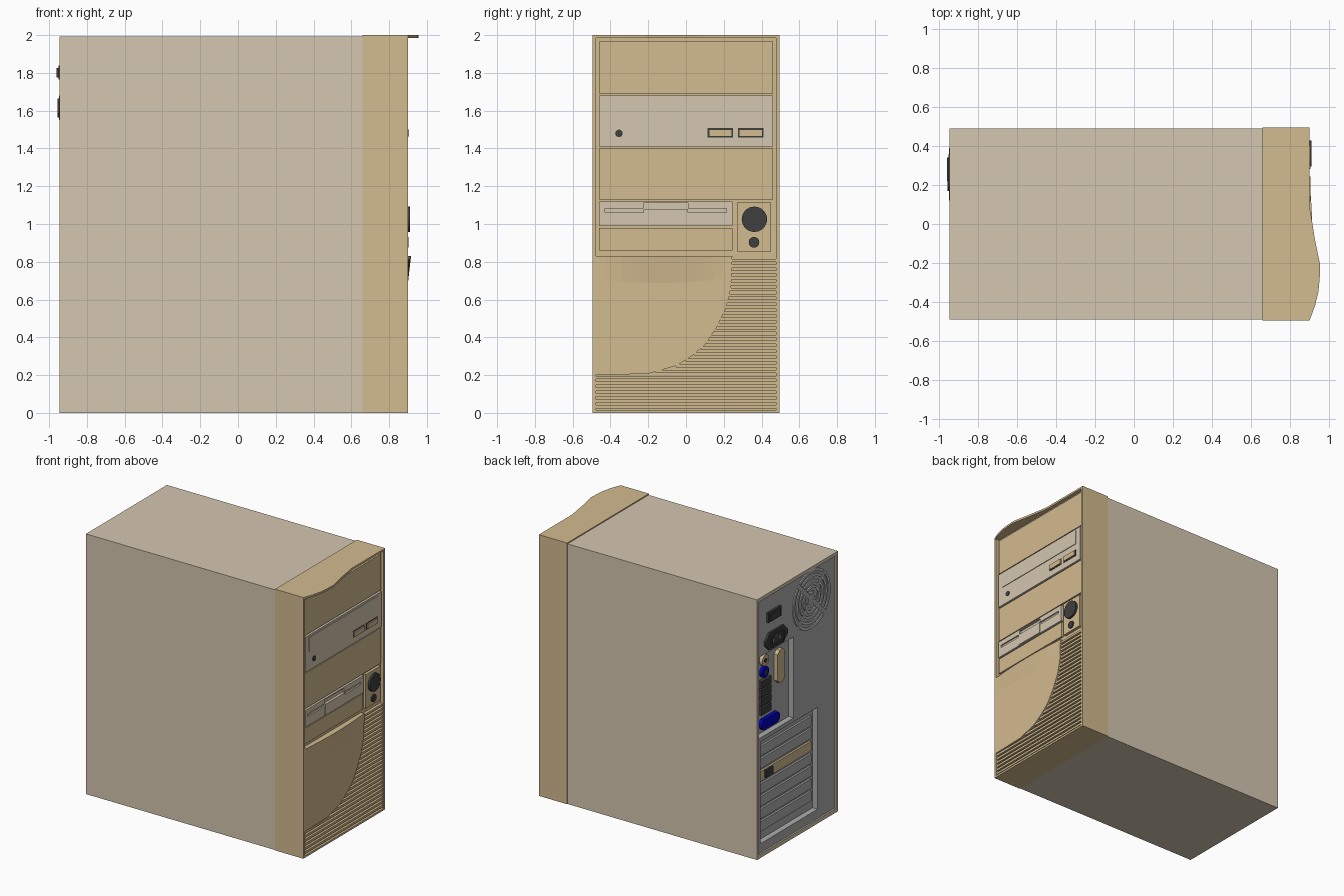
import bpy, bmesh, math

if "Cube" in bpy.data.objects:
    bpy.data.objects.remove(bpy.data.objects["Cube"])


def material(name, rgb):
    m = bpy.data.materials.new(name)
    m.diffuse_color = (*rgb, 1)
    m.use_nodes = True
    m.node_tree.nodes["Principled BSDF"].inputs["Base Color"].default_value = m.diffuse_color
    return m


BEIGE = material("case beige", (0.66, 0.57, 0.435))
TAN = material("bezel tan", (0.65, 0.495, 0.275))
GRAY = material("metal gray", (0.42, 0.42, 0.43))
LIGHT = material("wire gray", (0.58, 0.58, 0.58))
DARK = material("dark plastic", (0.05, 0.05, 0.052))
BLUE = material("port blue", (0.0, 0.0, 0.5))


def finish(name, bm, mat):
    bmesh.ops.recalc_face_normals(bm, faces=bm.faces)
    me = bpy.data.meshes.new(name)
    bm.to_mesh(me)
    bm.free()
    me.materials.append(mat)
    ob = bpy.data.objects.new(name, me)
    bpy.context.collection.objects.link(ob)
    return ob


def prism(name, pts, a, b, mat, axis="x"):
    """Extrude an outline: (y, z) points along x, or (x, y) points along z."""
    bm = bmesh.new()
    place = (lambda p, t: (t, p[0], p[1])) if axis == "x" else (lambda p, t: (p[0], p[1], t))
    lo = [bm.verts.new(place(p, a)) for p in pts]
    hi = [bm.verts.new(place(p, b)) for p in pts]
    bm.faces.new(lo)
    bm.faces.new(hi)
    n = len(pts)
    for i in range(n):
        j = (i + 1) % n
        bm.faces.new((lo[i], lo[j], hi[j], hi[i]))
    return finish(name, bm, mat)


def box(name, x0, x1, y0, y1, z0, z1, mat):
    return prism(name, [(y0, z0), (y1, z0), (y1, z1), (y0, z1)], x0, x1, mat)


def disc(name, y, z, r, x0, x1, mat, n=32):
    pts = [(y + r * math.cos(2 * math.pi * i / n), z + r * math.sin(2 * math.pi * i / n)) for i in range(n)]
    return prism(name, pts, x0, x1, mat)


def cut(ob, *boxes):
    for b in boxes:
        c = box("cutter", *b, ob.data.materials[0])
        c.hide_render = True
        m = ob.modifiers.new("cut", "BOOLEAN")
        m.operation = "DIFFERENCE"
        m.solver = "EXACT"
        m.object = c
        bpy.context.view_layer.objects.active = ob
        bpy.ops.object.modifier_apply(modifier=m.name)
        bpy.data.objects.remove(c)


# Case shell with a recessed metal back
case = box("case_shell", -0.945, 0.66, -0.49, 0.49, 0, 1.992, BEIGE)
cut(case, (-1, -0.87, -0.465, 0.465, 0.03, 1.965))
back = box("back_plate", -0.933, -0.87, -0.465, 0.465, 0.03, 1.965, GRAY)
cut(back, (-1, -0.89, 0.03, 0.45, 0.91, 1.53), (-1, -0.89, -0.26, 0.43, 0.10, 0.88))

# Front bezel: block, rims and the wavy top lip
box("bezel_block", 0.66, 0.872, -0.495, 0.495, 0, 2.0, TAN)
for side in (-1, 1):
    y0, y1 = sorted((side * 0.495, side * 0.477))
    box("bezel_side_rim", 0.872, 0.90, y0, y1, 0, 1.985, TAN)
box("bezel_bottom_rim", 0.872, 0.90, -0.477, 0.477, 0, 0.015, TAN)
lip = [(0.872, 0.495), (0.90, 0.495), (0.90, 0.09), (0.912, 0.02), (0.926, -0.07), (0.942, -0.15),
       (0.955, -0.21), (0.952, -0.28), (0.945, -0.35), (0.928, -0.42), (0.90, -0.495), (0.872, -0.495)]
prism("bezel_top_lip", lip, 1.985, 2.0, TAN, "z")

# Blank bay covers
box("bay_cover_top", 0.872, 0.888, -0.46, 0.46, 1.69, 1.965, TAN)
box("bay_cover_middle", 0.872, 0.888, -0.46, 0.46, 1.13, 1.40, TAN)
box("bay_cover_small", 0.872, 0.888, -0.46, 0.245, 0.86, 0.98, TAN)

# Optical drive
box("optical_drive", 0.872, 0.893, -0.46, 0.46, 1.41, 1.68, BEIGE)
box("optical_tray", 0.89, 0.898, -0.415, 0.415, 1.555, 1.665, BEIGE)
disc("headphone_jack", -0.355, 1.48, 0.02, 0.89, 0.897, DARK, 20)
for y in (0.115, 0.275):
    box("drive_button_surround", 0.89, 0.895, y, y + 0.135, 1.457, 1.507, DARK)
    box("drive_button", 0.89, 0.904, y + 0.006, y + 0.129, 1.463, 1.501, TAN)

# Floppy drive with slot and finger recess
floppy = box("floppy_drive", 0.872, 0.893, -0.46, 0.245, 0.99, 1.12, BEIGE)
cut(floppy, (0.882, 1, -0.43, 0.215, 1.062, 1.082), (0.878, 1, -0.225, 0.01, 1.05, 1.112))
box("floppy_door", 0.875, 0.898, -0.225, 0.01, 0.993, 1.078, BEIGE)
box("floppy_flap", 0.875, 0.884, -0.43, 0.215, 1.069, 1.075, BEIGE)

# Power panel
box("power_panel", 0.872, 0.893, 0.27, 0.45, 0.855, 1.115, TAN)
disc("power_button", 0.362, 1.025, 0.067, 0.89, 0.91, DARK)
disc("reset_button", 0.36, 0.903, 0.028, 0.89, 0.902, DARK, 24)

# Lower front panel bounded by a sweeping curve
curve = [(-0.48, 0.2), (-0.2, 0.207), (-0.05, 0.25), (0.03, 0.30), (0.1, 0.36),
         (0.16, 0.45), (0.21, 0.55), (0.238, 0.66), (0.245, 0.83)]
prism("lower_panel", curve + [(-0.48, 0.83)], 0.872, 0.90, TAN)

# Bulge at the top of the lower panel
bm = bmesh.new()
N = 16
rows = []
for k, (z, amp) in enumerate(((0.68, 0.0), (0.83, 0.017), (0.83, 0.0))):
    row = []
    for i in range(N + 1):
        t = 2 * i / N - 1
        row.append(bm.verts.new((0.899 + amp * (1 - t * t), -0.12 + 0.35 * t, z)))
    rows.append(row)
for a, b in ((0, 1), (1, 2)):
    for i in range(N):
        bm.faces.new((rows[a][i], rows[a][i + 1], rows[b][i + 1], rows[b][i]))
finish("lower_panel_bulge", bm, TAN)


# Ventilation slats that start at the curve
def curve_y(z):
    for (y0, z0), (y1, z1) in zip(curve, curve[1:]):
        if z0 <= z <= z1:
            return y0 + (y1 - y0) * (z - z0) / (z1 - z0)
    return -0.478


for i in range(26):
    z = 0.024 + i * 0.031
    box("vent_slat", 0.87, 0.894, curve_y(z + 0.008), 0.478, z, z + 0.017, TAN)

# Fan grille: rings broken by an X
FY, FZ = -0.18, 1.74
for r in (0.05, 0.092, 0.134, 0.176, 0.215):
    for q in range(4):
        gap = 0.018 / r
        a0, a1 = q * math.pi / 2 - math.pi / 4 + gap, q * math.pi / 2 + math.pi / 4 - gap
        ang = [a0 + (a1 - a0) * i / 10 for i in range(11)]
        pts = [(FY + (r + 0.01) * math.cos(a), FZ + (r + 0.01) * math.sin(a)) for a in ang]
        pts += [(FY + (r - 0.01) * math.cos(a), FZ + (r - 0.01) * math.sin(a)) for a in reversed(ang)]
        prism("fan_grille_arc", pts, -0.941, -0.93, LIGHT)

# Mains switch and socket
box("switch_frame", -0.95, -0.93, 0.20, 0.36, 1.765, 1.84, DARK)
box("switch_rocker", -0.96, -0.93, 0.22, 0.34, 1.775, 1.825, DARK)


def chamfered(y, z, w, h, c):
    return [(y - w + c, z - h), (y + w - c, z - h), (y + w, z - h + c), (y + w, z + h - c),
            (y + w - c, z + h), (y - w + c, z + h), (y - w, z + h - c), (y - w, z - h + c)]


prism("socket_flange", chamfered(0.255, 1.615, 0.135, 0.065, 0.05), -0.948, -0.93, DARK)
socket = prism("socket_body", chamfered(0.255, 1.615, 0.085, 0.05, 0.02), -0.956, -0.93, DARK)
cut(socket, (-1, -0.945, 0.19, 0.32, 1.58, 1.65))
for y, z in ((0.215, 1.605), (0.255, 1.625), (0.295, 1.605)):
    box("socket_pin", -0.955, -0.94, y - 0.006, y + 0.006, z - 0.012, z + 0.012, GRAY)

# Rear ports
for name, z, mat in (("mouse_port", 1.465, TAN), ("keyboard_port", 1.375, BLUE)):
    disc(name, 0.343, z, 0.042, -0.915, -0.885, mat, 24)
    disc(name + "_hole", 0.343, z, 0.018, -0.918, -0.885, DARK, 16)
for i in range(4):
    z = 1.265 - i * 0.068
    box("small_port", -0.918, -0.885, 0.275, 0.395, z, z + 0.056, DARK)
prism("video_port", chamfered(0.285, 0.98, 0.11, 0.04, 0.025), -0.92, -0.885, BLUE)
prism("printer_port", chamfered(0.16, 1.355, 0.045, 0.125, 0.025), -0.92, -0.885, TAN)

# Expansion slot covers, one fitted with a card
for i in range(7):
    z = 0.745 - i * 0.096
    box("slot_cover", -0.905, -0.885, -0.225, 0.40, z, z + 0.075, TAN if i == 2 else GRAY)
    if i == 2:
        box("network_port", -0.915, -0.9, 0.25, 0.34, z + 0.008, z + 0.067, DARK)
